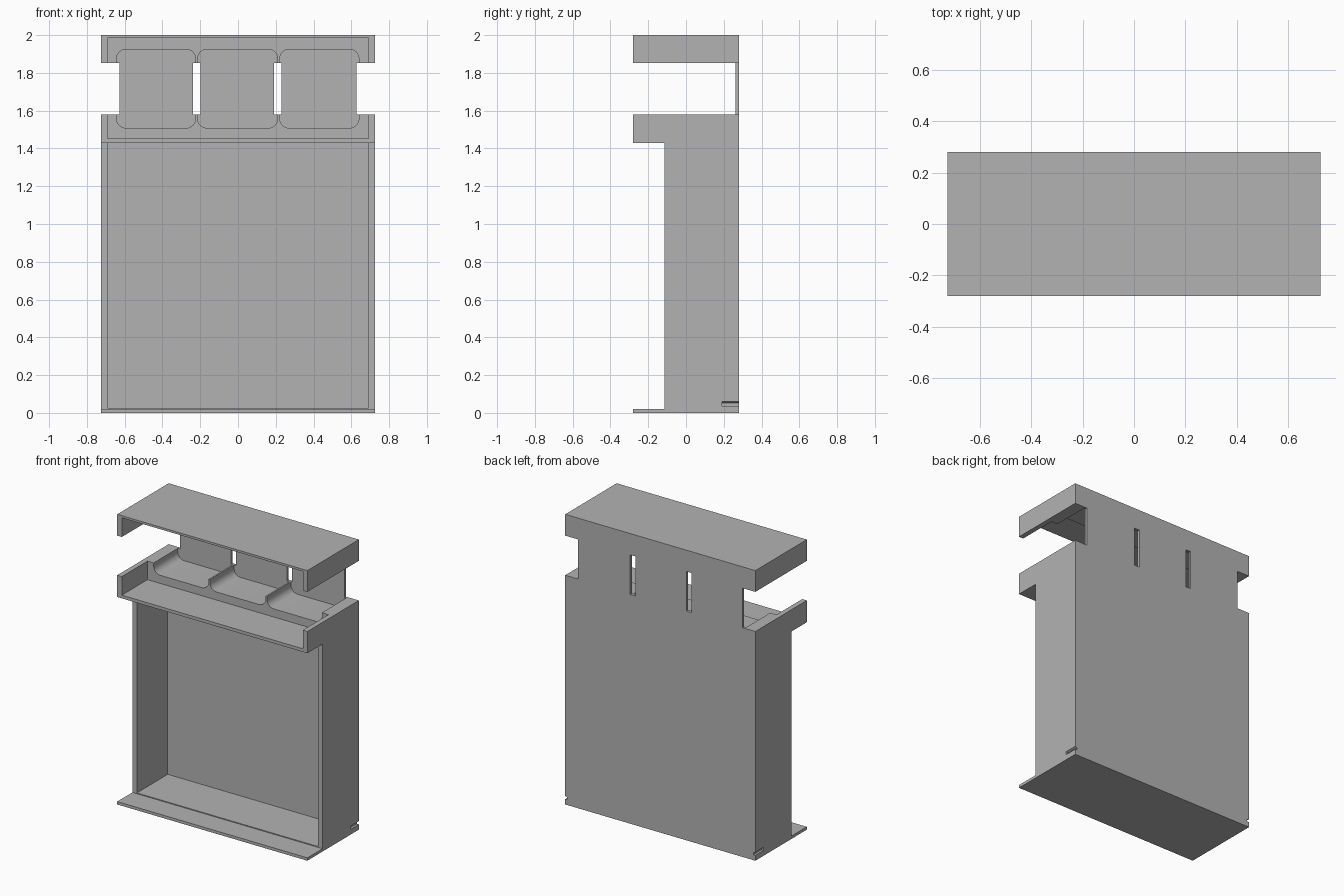
import bpy, bmesh, math

if "Cube" in bpy.data.objects:
    bpy.data.objects.remove(bpy.data.objects["Cube"], do_unlink=True)

grey = bpy.data.materials.new("plain_grey")
grey.use_nodes = True
grey.diffuse_color = (0.45, 0.45, 0.45, 1)
grey.node_tree.nodes["Principled BSDF"].inputs["Base Color"].default_value = grey.diffuse_color

# Main dimensions
W, D = 0.725, 0.28          # half width and half depth
IN = 0.69                   # inner half width
BACK = 0.262                # front of the thin back sheet
BODY_FRONT = -0.115
TRAY, TRAY_FLOOR, GAP_LOW = 1.43, 1.452, 1.58
GAP_HIGH, ROOF, TOP = 1.853, 1.985, 2.0
CELLS = [(-0.643, -0.225), (-0.214, 0.21), (0.221, 0.64)]
SLATS = [(-0.627, -0.238), (-0.198, 0.19), (0.23, 0.627)]
RADIUS = 0.05


def extrude(name, points, y0, y1):
    """Extrude an x-z outline along y."""
    bm = bmesh.new()
    face = bm.faces.new([bm.verts.new((x, y0, z)) for x, z in points])
    new = bmesh.ops.extrude_face_region(bm, geom=[face])["geom"]
    verts = [v for v in new if isinstance(v, bmesh.types.BMVert)]
    bmesh.ops.translate(bm, verts=verts, vec=(0, y1 - y0, 0))
    bmesh.ops.recalc_face_normals(bm, faces=bm.faces)
    mesh = bpy.data.meshes.new(name)
    bm.to_mesh(mesh)
    bm.free()
    mesh.materials.append(grey)
    obj = bpy.data.objects.new(name, mesh)
    bpy.context.collection.objects.link(obj)
    return obj


def box(name, x0, x1, y0, y1, z0, z1):
    return extrude(name, [(x0, z0), (x1, z0), (x1, z1), (x0, z1)], y0, y1)


def divider_block(name, base, end, mouth):
    """Block with three round-cornered pockets, open towards the gap."""
    up = 1 if mouth > end else -1
    pts = [(-IN, mouth), (-IN, base), (IN, base), (IN, mouth)]
    for left, right in reversed(CELLS):
        pts.append((right, mouth))
        for cx, start in ((right - RADIUS, 0), (left + RADIUS, 90)):
            for i in range(9):
                a = math.radians(start + i * 90 / 8)
                pts.append((cx + RADIUS * math.cos(a),
                            end + up * RADIUS * (1 - math.sin(a))))
        pts.append((left, mouth))
    obj = extrude(name, pts, 0.0, BACK)
    bpy.context.view_layer.objects.active = obj
    obj.select_set(True)
    bpy.ops.object.shade_smooth_by_angle(angle=math.radians(30))
    obj.select_set(False)


def cut(obj, cutter):
    mod = obj.modifiers.new("cut", "BOOLEAN")
    mod.object = cutter
    mod.solver = "EXACT"
    bpy.context.view_layer.objects.active = obj
    bpy.ops.object.modifier_apply(modifier=mod.name)
    bpy.data.objects.remove(cutter, do_unlink=True)


# Lower cabinet
box("base_plate", -W, W, -D, D, 0, 0.02)
box("cabinet_floor", -IN, IN, BODY_FRONT, 0.22, 0.02, 0.026)
box("cabinet_back", -IN, IN, 0.22, D, 0.02, TRAY)

# Divided tray and matching top cap
box("tray_floor", -W, W, -D, D, TRAY, TRAY_FLOOR)
box("tray_back", -IN, IN, BACK, D, TRAY_FLOOR, GAP_LOW)
divider_block("tray_dividers", TRAY_FLOOR, 1.508, GAP_LOW)
box("cap_roof", -W, W, -D, D, ROOF, TOP)
box("cap_back", -IN, IN, BACK, D, GAP_HIGH, ROOF)
divider_block("cap_dividers", ROOF, 1.925, GAP_HIGH)

# Side walls, with a finger notch low at the rear of the cabinet
for side, label in ((1, "left"), (-1, "right")):
    a, b = sorted((side * IN, side * W))
    wall = box(label + "_cabinet_wall", a, b, BODY_FRONT, D, 0.02, TRAY)
    out, deep = side * (W + 0.01), side * (W - 0.015)
    notch = extrude("notch_cutter", [(out, 0.037), (deep, 0.037), (deep, 0.052),
                                     (side * W, 0.059), (out, 0.059)], 0.19, D + 0.02)
    notch.hide_render = True
    cut(wall, notch)
    box(label + "_tray_wall", a, b, -D, D, TRAY_FLOOR, GAP_LOW)
    box(label + "_cap_wall", a, b, -D, D, GAP_HIGH, ROOF)

# Back slats joining tray and cap
for n, (x0, x1) in enumerate(SLATS):
    box("back_slat_%d" % (n + 1), x0, x1, BACK, D, GAP_LOW, GAP_HIGH)
